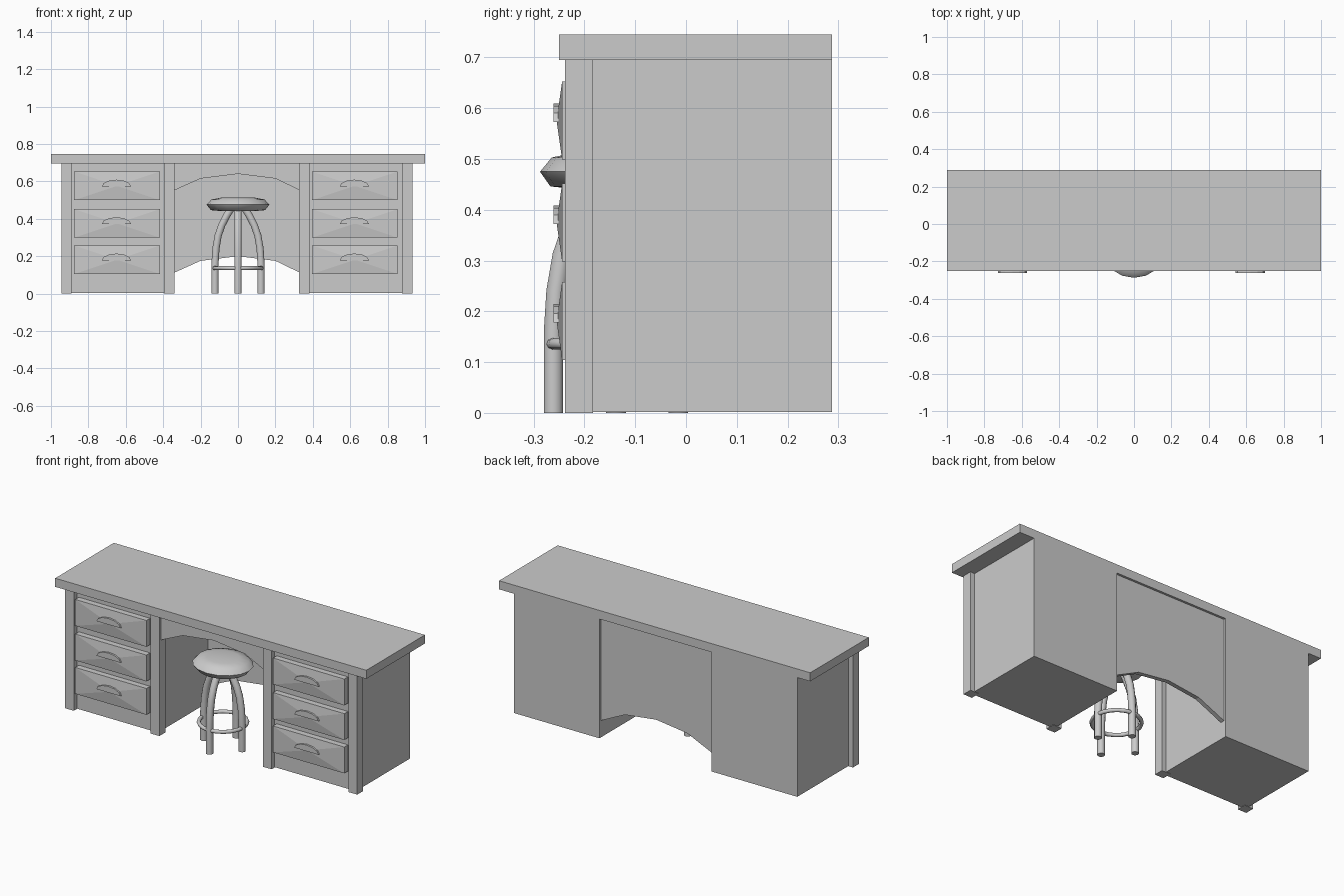
import bpy, bmesh, math
from mathutils import Vector

if "Cube" in bpy.data.objects:
    bpy.data.objects.remove(bpy.data.objects["Cube"])


def new_object(name, bm, smooth=False):
    bmesh.ops.recalc_face_normals(bm, faces=bm.faces)
    me = bpy.data.meshes.new(name)
    bm.to_mesh(me)
    bm.free()
    ob = bpy.data.objects.new(name, me)
    bpy.context.collection.objects.link(ob)
    if smooth:
        bpy.context.view_layer.objects.active = ob
        ob.select_set(True)
        bpy.ops.object.shade_smooth_by_angle(angle=math.radians(50))
        ob.select_set(False)
    return ob


def box(name, x0, x1, y0, y1, z0, z1):
    bm = bmesh.new()
    bmesh.ops.create_cube(bm, size=1)
    for v in bm.verts:
        v.co = ((x0 + x1) / 2 + v.co.x * (x1 - x0),
                (y0 + y1) / 2 + v.co.y * (y1 - y0),
                (z0 + z1) / 2 + v.co.z * (z1 - z0))
    return new_object(name, bm)


def plate(name, outline, y0, y1):
    """Extrude an (x, z) outline from y0 to y1."""
    bm = bmesh.new()
    face = bm.faces.new([bm.verts.new((x, y0, z)) for x, z in outline])
    ext = bmesh.ops.extrude_face_region(bm, geom=[face])
    for g in ext["geom"]:
        if isinstance(g, bmesh.types.BMVert):
            g.co.y = y1
    return new_object(name, bm)


def drawer(name, cx, cz, w, h):
    """Box with a shallow raised point on its front."""
    bm = bmesh.new()
    bmesh.ops.create_cube(bm, size=1)
    for v in bm.verts:
        v.co = (cx + v.co.x * w, -0.21 if v.co.y > 0 else -0.244, cz + v.co.z * h)
    front = min(bm.faces, key=lambda f: f.calc_center_median().y)
    mid = bmesh.ops.poke(bm, faces=[front])["verts"][0]
    mid.co.y = -0.255
    return new_object(name, bm)


# Desk top
box("desk_top", -1, 1, -0.25, 0.288, 0.695, 0.745)

# Pedestals with corner posts, drawers and half-moon pulls
for side, px in (("left", -0.642), ("right", 0.63)):
    box(side + "_pedestal", px - 0.275, px + 0.275, -0.21, 0.288, 0.002, 0.695)
    for i, sx in enumerate((-1, 1)):
        c = px + sx * 0.275
        box(f"{side}_post_{i}", c - 0.028, c + 0.028, -0.238, -0.183, 0.0, 0.695)
    cx = px - 0.005
    for i, cz in enumerate((0.181, 0.375, 0.576)):
        drawer(f"{side}_drawer_{i}", cx, cz, 0.458, 0.153)
        arch = [(cx - 0.003 + 0.078 * math.cos(math.pi * k / 6),
                 cz - 0.003 + 0.036 * math.sin(math.pi * k / 6)) for k in range(7)]
        plate(f"{side}_handle_{i}", arch, -0.248, -0.261)

# Arched apron at the front and modesty panel at the back of the kneehole
arc = [(-0.367, -0.10), (-0.2, -0.025), (0, 0), (0.2, -0.025), (0.355, -0.10)]
for name, peak, y0, y1 in (("front_apron", 0.64, -0.222, -0.2),
                           ("back_panel", 0.2, 0.25, 0.275)):
    plate(name, [(x, peak + z) for x, z in arc] + [(0.355, 0.695), (-0.367, 0.695)], y0, y1)

# Stool seat, turned from a profile
SY = -0.138
bm = bmesh.new()
profile = [(0, 0.514), (0.09, 0.513), (0.142, 0.503), (0.168, 0.475), (0.145, 0.446), (0.09, 0.441), (0, 0.441)]
vs = [bm.verts.new((r, 0, z)) for r, z in profile]
es = [bm.edges.new(p) for p in zip(vs, vs[1:])]
bmesh.ops.spin(bm, geom=vs + es, cent=(0, 0, 0), axis=(0, 0, 1), angle=2 * math.pi, steps=16)
bmesh.ops.remove_doubles(bm, verts=bm.verts, dist=0.0005)
for v in bm.verts:
    v.co.y = v.co.y * 0.89 + SY
new_object("stool_seat", bm, smooth=True)


def tube(name, points, radius, sides, closed=False):
    """Sweep a round section along a path."""
    bm = bmesh.new()
    pts = [Vector(p) for p in points]
    n = len(pts)
    side = None
    rings = []
    for i, p in enumerate(pts):
        a = pts[(i - 1) % n] if closed or i > 0 else p
        b = pts[(i + 1) % n] if closed or i < n - 1 else p
        t = (b - a).normalized()
        # reference across the path's plane
        side = Vector((0, 0, 1)) if closed else Vector((-points[0][1] + SY, points[0][0], 0)).normalized()
        up = t.cross(side).normalized()
        rings.append([bm.verts.new(p + radius * (side * math.cos(q) + up * math.sin(q)))
                      for q in (2 * math.pi * k / sides for k in range(sides))])
    for i in range(n if closed else n - 1):
        r0, r1 = rings[i], rings[(i + 1) % n]
        for k in range(sides):
            m = (k + 1) % sides
            bm.faces.new((r0[k], r0[m], r1[m], r1[k]))
    if not closed:
        bm.faces.new(rings[0])
        bm.faces.new(rings[-1])
    return new_object(name, bm, smooth=True)


# Four bent stool legs
leg = [(0.123, 0), (0.123, 0.16), (0.118, 0.24), (0.106, 0.31), (0.087, 0.365), (0.063, 0.412), (0.04, 0.45)]
for i, (dx, dy) in enumerate(((1, 0), (0, 1), (-1, 0), (0, -1))):
    tube(f"stool_leg_{i}", [(dx * r, SY + dy * r, z) for r, z in leg], 0.02, 10)

# Foot ring
tube("stool_foot_ring", [(0.128 * math.cos(2 * math.pi * k / 20), SY + 0.128 * math.sin(2 * math.pi * k / 20), 0.136)
                         for k in range(20)], 0.011, 8, closed=True)
